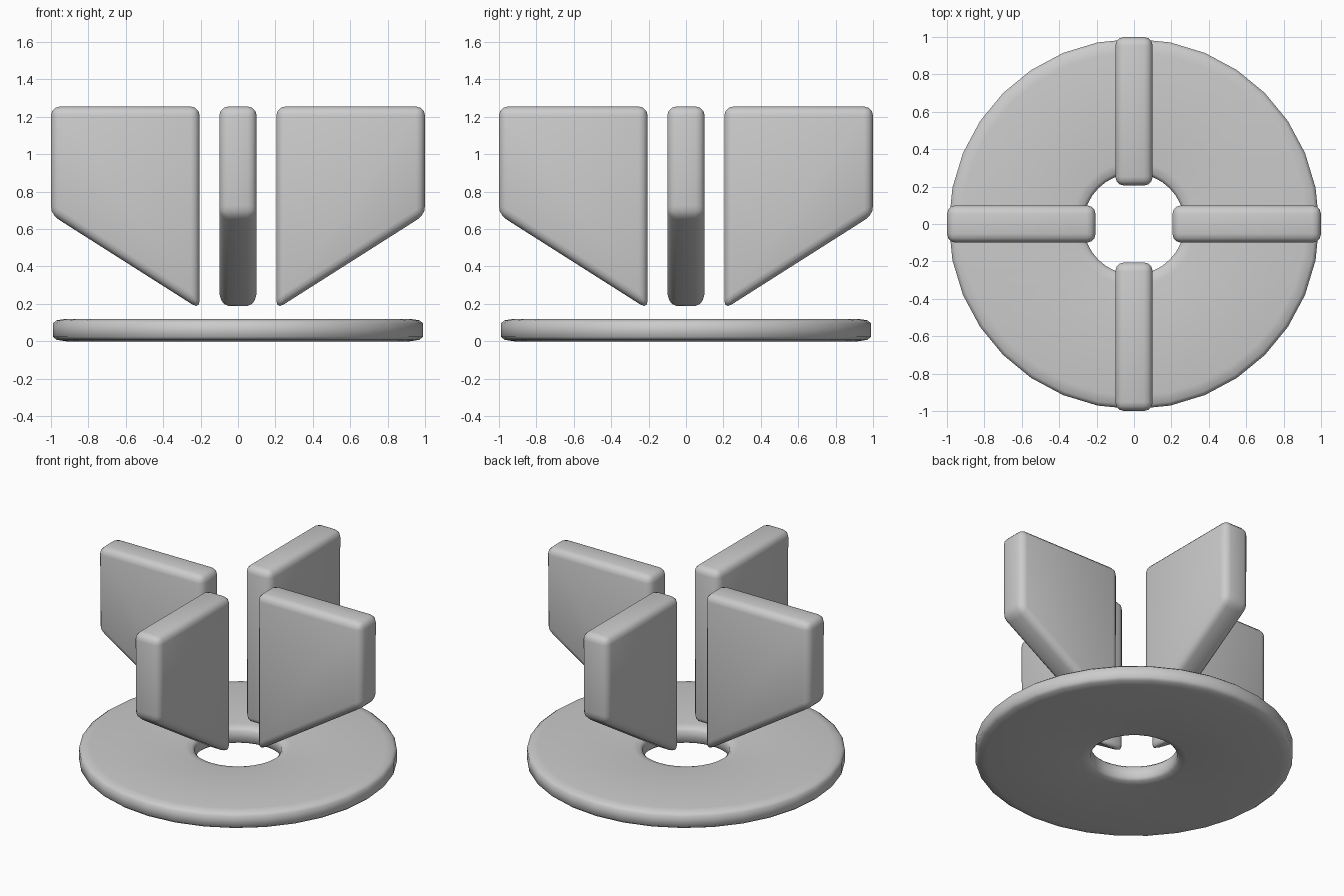
import bpy, bmesh, math
from mathutils import Matrix

if "Cube" in bpy.data.objects:
    bpy.data.objects.remove(bpy.data.objects["Cube"])


def finish(bm, name):
    bmesh.ops.recalc_face_normals(bm, faces=bm.faces)
    for f in bm.faces:
        f.smooth = True
    me = bpy.data.meshes.new(name)
    bm.to_mesh(me)
    bm.free()
    ob = bpy.data.objects.new(name, me)
    bpy.context.collection.objects.link(ob)
    return ob


# Base ring: rounded cross-section (radius, z) swept in 32 steps
def make_ring():
    section = [(0.33, 0.0), (0.92, 0.0), (0.97, 0.008), (0.99, 0.024),
               (0.99, 0.096), (0.97, 0.112), (0.92, 0.12),
               (0.33, 0.12), (0.287, 0.112), (0.27, 0.096),
               (0.27, 0.024), (0.287, 0.008)]
    n = 32
    bm = bmesh.new()
    rings = []
    for i in range(n):
        a = 2 * math.pi * i / n
        rings.append([bm.verts.new((r * math.cos(a), r * math.sin(a), z))
                      for r, z in section])
    m = len(section)
    for i in range(n):
        p, q = rings[i], rings[(i + 1) % n]
        for j in range(m):
            k = (j + 1) % m
            bm.faces.new((p[j], q[j], q[k], p[k]))
    finish(bm, "base_ring")


# Fin: slanted plate with bevelled edges, turned around z
def make_fin(name, angle):
    outline = [(0.205, 0.172), (1.0, 0.677), (1.0, 1.255), (0.205, 1.255)]
    bm = bmesh.new()
    face = bm.faces.new([bm.verts.new((x, -0.1, z)) for x, z in outline])
    ext = bmesh.ops.extrude_face_region(bm, geom=[face], use_keep_orig=True)
    for v in ext["geom"]:
        if isinstance(v, bmesh.types.BMVert):
            v.co.y = 0.1
    bmesh.ops.recalc_face_normals(bm, faces=bm.faces)
    bmesh.ops.bevel(bm, geom=bm.edges[:], offset=0.048, segments=3,
                    profile=0.5, affect='EDGES')
    bmesh.ops.rotate(bm, verts=bm.verts, cent=(0, 0, 0),
                     matrix=Matrix.Rotation(angle, 3, 'Z'))
    finish(bm, name)


make_ring()
for i, side in enumerate(("right", "back", "left", "front")):
    make_fin(side + "_fin", i * math.pi / 2)
